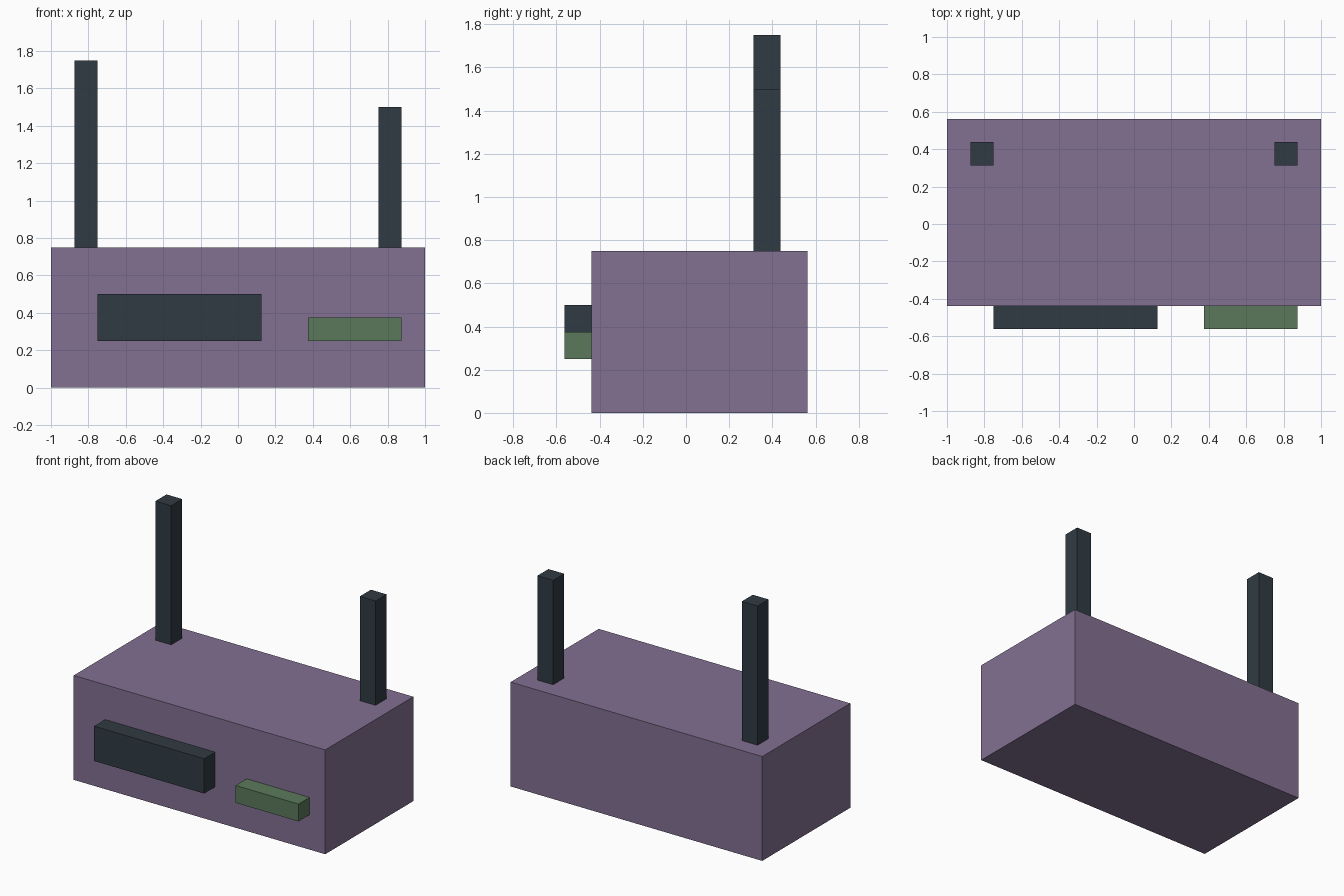
import bpy
import bmesh
from mathutils import Vector

if "Cube" in bpy.data.objects:
    bpy.data.objects.remove(bpy.data.objects["Cube"])


def material(name, rgb):
    mat = bpy.data.materials.new(name)
    mat.diffuse_color = (*rgb, 1.0)
    mat.use_nodes = True
    mat.node_tree.nodes["Principled BSDF"].inputs["Base Color"].default_value = mat.diffuse_color
    return mat


def box(name, low, high, mat):
    """Flat-shaded box spanning two opposite corners."""
    low, high = Vector(low), Vector(high)
    bm = bmesh.new()
    bmesh.ops.create_cube(bm, size=1.0)
    bmesh.ops.scale(bm, vec=high - low, verts=bm.verts)
    mesh = bpy.data.meshes.new(name)
    bm.to_mesh(mesh)
    bm.free()
    mesh.materials.append(mat)
    obj = bpy.data.objects.new(name, mesh)
    obj.location = (low + high) / 2
    bpy.context.collection.objects.link(obj)
    return obj


purple = material("purple", (0.225, 0.162, 0.288))
dark = material("dark_slate", (0.03, 0.044, 0.056))
green = material("green", (0.105, 0.19, 0.105))

FRONT = -0.4375   # front face of the casing
TOP = 0.75        # top face of the casing

# Main casing
box("casing", (-1, FRONT, 0), (1, 0.5625, TOP), purple)

# Raised display and button on the front
box("display_panel", (-0.75, -0.5625, 0.25), (0.125, FRONT, 0.5), dark)
box("front_button", (0.375, -0.5625, 0.25), (0.875, FRONT, 0.375), green)

# Two antennas of different height at the rear corners
for name, x, tip in (("left_antenna", -0.8125, 1.75), ("right_antenna", 0.8125, 1.5)):
    box(name, (x - 0.0625, 0.3125, TOP), (x + 0.0625, 0.4375, tip), dark)
